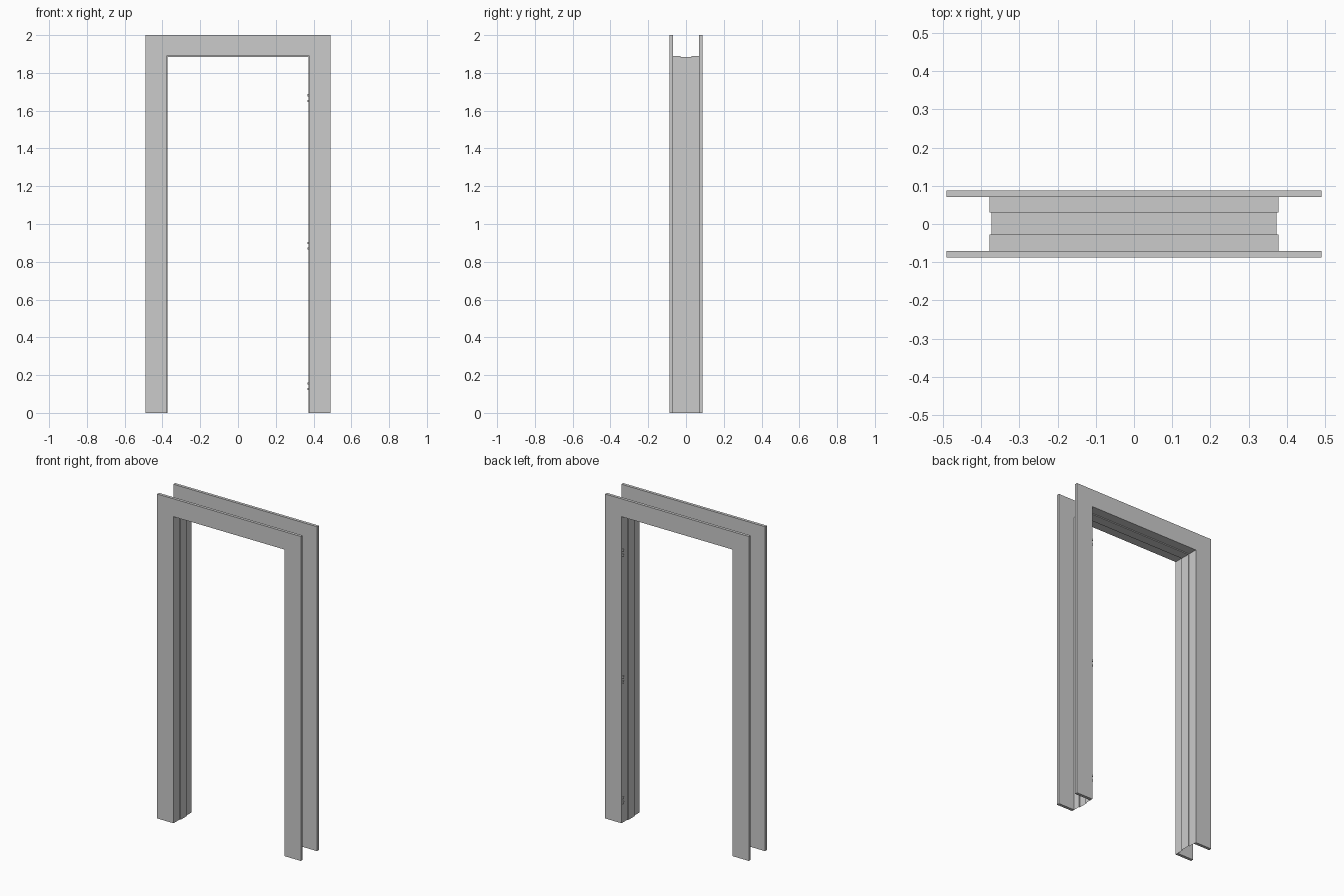
import bpy, bmesh
from mathutils import Matrix

if "Cube" in bpy.data.objects:
    bpy.data.objects.remove(bpy.data.objects["Cube"])

W, H = 0.49, 2.0          # outer half width and height
IN, TOP = 0.378, 1.89     # opening half width and height
Y0, Y1 = 0.070, 0.088     # casing depth range


def finish(name, bm):
    me = bpy.data.meshes.new(name)
    bm.to_mesh(me)
    bm.free()
    ob = bpy.data.objects.new(name, me)
    bpy.context.collection.objects.link(ob)
    return ob


# flat U-shaped casing boards, front and back
def casing(name, y):
    bm = bmesh.new()
    outline = [(-W, 0), (-IN, 0), (-IN, TOP), (IN, TOP), (IN, 0), (W, 0), (W, H), (-W, H)]
    face = bm.faces.new([bm.verts.new((x, y, z)) for x, z in outline])
    new = bmesh.ops.extrude_face_region(bm, geom=[face])["geom"]
    bmesh.ops.translate(bm, vec=(0, Y1 - Y0, 0),
                        verts=[v for v in new if isinstance(v, bmesh.types.BMVert)])
    bmesh.ops.recalc_face_normals(bm, faces=bm.faces)
    return finish(name, bm)


casing("front_casing", -Y1)
casing("back_casing", Y0)

# thin lining: stepped profile (depth, inward offset) swept round the opening
bm = bmesh.new()
profile = [(-Y0, 0), (-0.028, 0), (-0.028, 0.006), (0.030, 0.006), (0.030, 0), (Y0, 0)]
rows = []
for y, d in profile:
    x, t = IN - d, TOP - d
    rows.append([bm.verts.new(p) for p in ((-x, y, 0), (-x, y, t), (x, y, t), (x, y, 0))])
for a, b in zip(rows, rows[1:]):
    for i in range(3):
        bm.faces.new((a[i], a[i + 1], b[i + 1], b[i]))
finish("jamb_lining", bm)

# small paired hinge knuckles on the right jamb
for n, z in enumerate((0.141, 0.885, 1.666)):
    bm = bmesh.new()
    for dz in (-0.015, 0.015):
        bmesh.ops.create_cone(bm, cap_ends=True, segments=12, radius1=0.006, radius2=0.006,
                              depth=0.012, matrix=Matrix.Translation((0.373, 0.080, z + dz)))
    finish(f"hinge_{n + 1}", bm)
